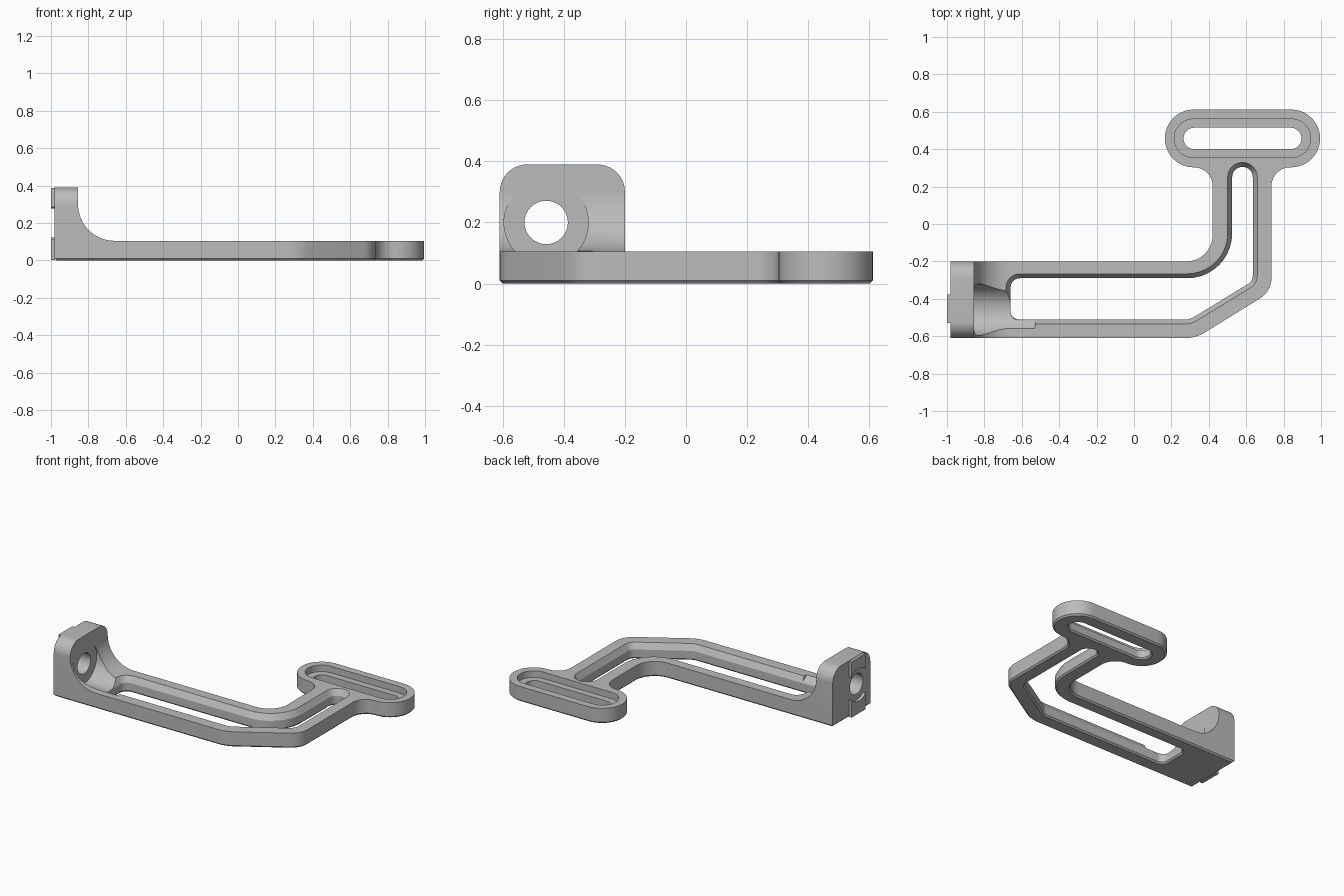
import bpy, bmesh, math
from mathutils import Vector

if "Cube" in bpy.data.objects:
    bpy.data.objects.remove(bpy.data.objects["Cube"])

grey = bpy.data.materials.new("light grey")
grey.use_nodes = True
colour = (0.5, 0.5, 0.5, 1)
grey.diffuse_color = colour
grey.node_tree.nodes["Principled BSDF"].inputs["Base Color"].default_value = colour


def rounded(corners, inset=0.0, steps=10):
    """Counter-clockwise outline with filleted corners, moved inward by inset."""
    n, out = len(corners), []
    for i, (x, y, r) in enumerate(corners):
        p = Vector((x, y))
        a = (p - Vector(corners[i - 1][:2])).normalized()
        b = (Vector(corners[(i + 1) % n][:2]) - p).normalized()
        na, nb = Vector((-a.y, a.x)), Vector((-b.y, b.x))
        mid = (na + nb) / (1 + na.dot(nb))
        turn = 1 if a.x * b.y - a.y * b.x > 0 else -1
        p = p + mid * inset
        r = max(r - turn * inset, 0) if r else 0
        if r < 1e-4:
            out.append(p)
            continue
        centre = p + mid * r * turn
        start = -na * turn
        sweep = turn * math.acos(max(-1, min(1, a.dot(b))))
        for k in range(steps + 1):
            t = sweep * k / steps
            out.append(centre + r * Vector((
                start.x * math.cos(t) - start.y * math.sin(t),
                start.x * math.sin(t) + start.y * math.cos(t))))
    return out


def loft(name, layers, place=lambda u, v, w: (u, v, w)):
    """Skin a stack of (outline, level) layers into a closed solid."""
    bm = bmesh.new()
    rings = [[bm.verts.new(place(p[0], p[1], w)) for p in pts] for pts, w in layers]
    for lo, hi in zip(rings, rings[1:]):
        for i in range(len(lo)):
            j = (i + 1) % len(lo)
            bm.faces.new((lo[i], lo[j], hi[j], hi[i]))
    bm.faces.new(rings[0][::-1])
    bm.faces.new(rings[-1])
    bmesh.ops.recalc_face_normals(bm, faces=bm.faces)
    mesh = bpy.data.meshes.new(name)
    bm.to_mesh(mesh)
    bm.free()
    mesh.materials.append(grey)
    ob = bpy.data.objects.new(name, mesh)
    bpy.context.collection.objects.link(ob)
    return ob


def combine(target, tool, operation="DIFFERENCE"):
    """Apply a boolean and discard the tool."""
    bpy.context.view_layer.objects.active = target
    mod = target.modifiers.new("boolean", "BOOLEAN")
    mod.operation, mod.solver, mod.object = operation, "EXACT", tool
    bpy.ops.object.modifier_apply(modifier=mod.name)
    bpy.data.objects.remove(tool)


def along_x(u, v, w):
    return (w, u, v)


def along_y(u, v, w):
    return (u, w, v)


HOLE_Y, HOLE_Z, TOP = -0.458, 0.2, 0.105


def rod(name, radius, x0, x1):
    circle = [(HOLE_Y + radius * math.cos(math.tau * i / 64),
               HOLE_Z + radius * math.sin(math.tau * i / 64)) for i in range(64)]
    return loft(name, [(circle, x0), (circle, x1)], along_x)


def stadium(x0, x1, y0, y1):
    r = (y1 - y0) / 2 - 0.0005
    return [(x0, y0, r), (x1, y0, r), (x1, y1, r), (x0, y1, r)]


# Flat bent arm with the oblong head, bottom edge chamfered
arm = [(-0.98, -0.61, 0), (0.33, -0.61, 0.2), (0.735, -0.36, 0.13),
       (0.735, 0.303, 0.1), (0.995, 0.303, 0.154), (0.995, 0.612, 0.154),
       (0.165, 0.612, 0.154), (0.165, 0.303, 0.154), (0.42, 0.303, 0.1),
       (0.42, -0.2, 0.14), (-0.98, -0.2, 0)]
bracket = loft("bracket", [(rounded(arm, 0.01), 0), (rounded(arm), 0.01), (rounded(arm), TOP)])

# Upright end block with a large fillet down to the arm
R = 0.195
fillet = [(-0.855 + R - R * math.cos(t), TOP + R - R * math.sin(t))
          for t in [math.pi / 2 * i / 16 for i in range(17)]]
profile = [(-0.98, 0.05), (-0.98, 0.39)] + [(-0.855, 0.39)] + fillet + [(-0.66, 0.05)]
upright = loft("upright", [(profile, -0.61), (profile, -0.2)], along_y)
envelope = rounded([(-0.61, -0.1, 0), (-0.2, -0.1, 0), (-0.2, 0.39, 0.09), (-0.61, 0.39, 0.09)])
combine(upright, loft("envelope", [(envelope, -1.1), (envelope, 0)], along_x), "INTERSECT")
combine(bracket, upright, "UNION")

# Long slot following the arm, flared at the top edge
slot = [(-0.66, -0.51, 0.045), (0.3, -0.51, 0.08), (0.635, -0.305, 0.05),
        (0.635, 0.305, 0.054), (0.525, 0.305, 0.054), (0.525, -0.29, 0.24),
        (-0.66, -0.29, 0.05)]
wide, narrow = rounded(slot, -0.024), rounded(slot)
combine(bracket, loft("slot_cutter", [
    (rounded(slot, -0.01), -0.05), (rounded(slot, -0.01), 0), (narrow, 0.01),
    (narrow, 0.065), (wide, TOP), (wide, 0.15)]))

# Strap opening in the head with a recessed ledge
opening = stadium(0.265, 0.895, 0.4, 0.515)
recess = rounded(stadium(0.215, 0.945, 0.355, 0.561))
combine(bracket, loft("opening_cutter", [
    (rounded(opening, -0.01), -0.05), (rounded(opening, -0.01), 0),
    (rounded(opening), 0.01), (rounded(opening), 0.2)]))
combine(bracket, loft("recess_cutter", [(recess, 0.06), (recess, 0.2)]))

# Bolt hole and the round clearance in front of it
combine(bracket, rod("clearance_cutter", 0.138, -0.855, -0.53))
combine(bracket, rod("hole_cutter", 0.071, -1.1, -0.7))

# Locating keys on the outer face, hollowed around the hole
for name, z0, z1 in (("lower_key", 0.003, 0.2), ("upper_key", 0.2, 0.388)):
    box = [(-0.53, z0), (-0.378, z0), (-0.378, z1), (-0.53, z1)]
    key = loft(name, [(box, -1.0), (box, -0.978)], along_x)
    combine(key, rod("key_cutter", 0.112, -1.1, -0.9))

for ob in list(bpy.context.collection.objects):
    if ob.type == "MESH" and ob.name in ("bracket", "lower_key", "upper_key"):
        bpy.ops.object.select_all(action="DESELECT")
        ob.select_set(True)
        bpy.context.view_layer.objects.active = ob
        bpy.ops.object.shade_smooth_by_angle(angle=math.radians(25))
